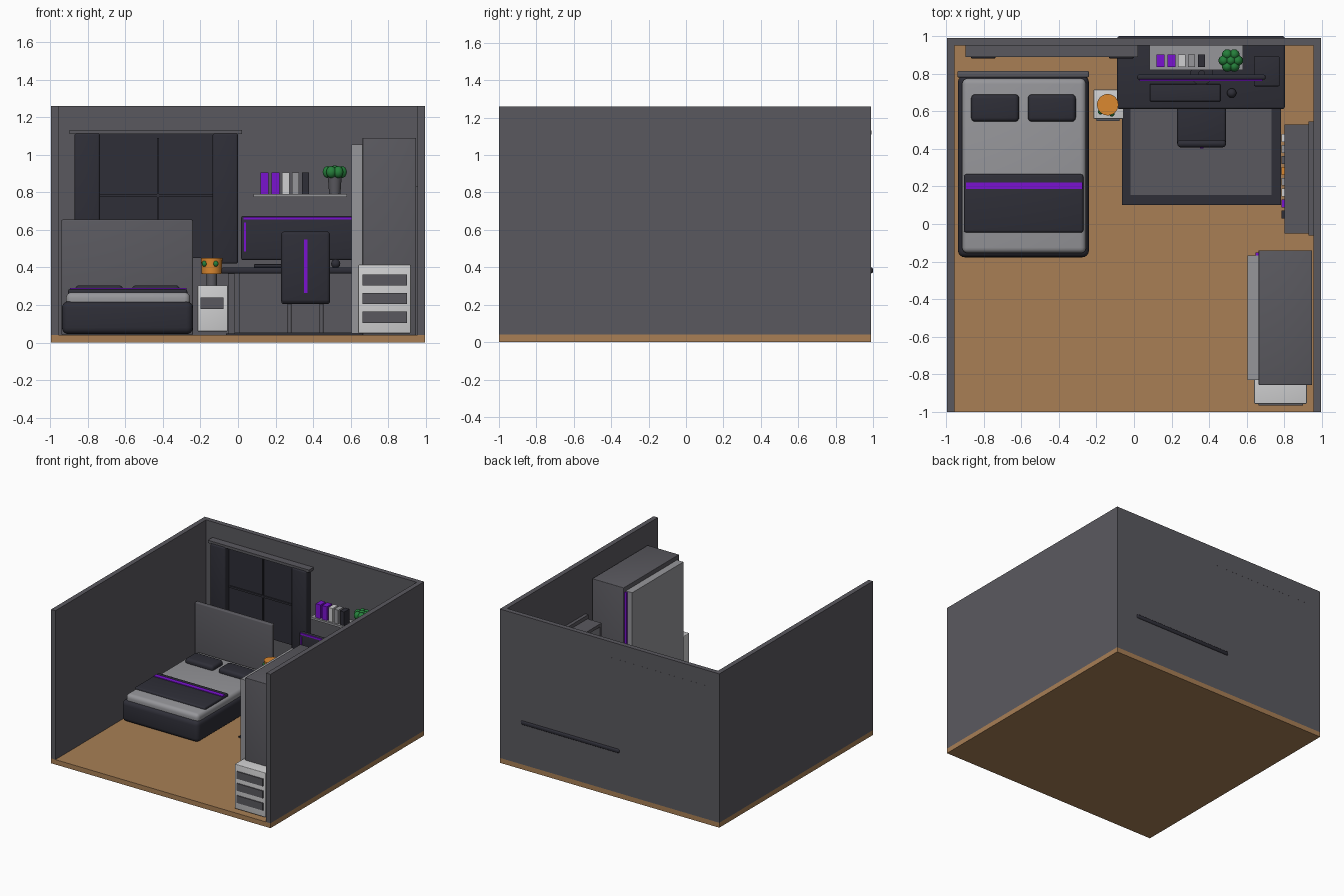
import bpy, bmesh, math
from mathutils import Matrix

if "Cube" in bpy.data.objects:
    bpy.data.objects.remove(bpy.data.objects["Cube"])


def colour(name, hexa):
    def lin(c):
        c /= 255
        return c / 12.92 if c < 0.04045 else ((c + 0.055) / 1.055) ** 2.4
    m = bpy.data.materials.new(name)
    m.diffuse_color = (*[lin(int(hexa[i:i + 2], 16)) for i in (0, 2, 4)], 1)
    m.use_nodes = True
    m.node_tree.nodes["Principled BSDF"].inputs["Base Color"].default_value = m.diffuse_color
    return m


WOOD = colour("wood_floor", "A87F55")
GREY = colour("wall_grey", "5A595F")
DARK = colour("charcoal", "2E2E37")
LIGHT = colour("light_grey", "96969A")
WHITE = colour("off_white", "D0D0D1")
PURPLE = colour("purple", "7A12D0")
ORANGE = colour("orange", "DB8830")
GREEN = colour("leaf_green", "257F3B")


def finish(name, bm, mat, smooth=False):
    me = bpy.data.meshes.new(name)
    bm.to_mesh(me)
    bm.free()
    me.materials.append(mat)
    ob = bpy.data.objects.new(name, me)
    bpy.context.collection.objects.link(ob)
    if smooth:
        bpy.ops.object.select_all(action='DESELECT')
        ob.select_set(True)
        bpy.context.view_layer.objects.active = ob
        bpy.ops.object.shade_smooth_by_angle(angle=math.radians(40))
    return ob


def box(name, mat, x, y, z, r=0.0, seg=3):
    """Box spanning the given (min, max) ranges, with rounded edges of radius r."""
    bm = bmesh.new()
    bmesh.ops.create_cube(bm, size=1)
    for v in bm.verts:
        v.co = [(a + b) / 2 + c * (b - a) for (a, b), c in zip((x, y, z), v.co)]
    if r:
        bmesh.ops.bevel(bm, geom=bm.edges[:], offset=r, segments=seg,
                        profile=0.5, affect='EDGES')
    return finish(name, bm, mat, r > 0)


def cyl(name, mat, x, y, z, r1, r2=None, n=24):
    bm = bmesh.new()
    bmesh.ops.create_cone(bm, cap_ends=True, segments=n, radius1=r1,
                          radius2=r1 if r2 is None else r2, depth=z[1] - z[0],
                          matrix=Matrix.Translation((x, y, (z[0] + z[1]) / 2)))
    return finish(name, bm, mat, True)


def balls(name, mat, points, size):
    bm = bmesh.new()
    for p in points:
        bmesh.ops.create_uvsphere(bm, u_segments=14, v_segments=8, radius=1,
                                  matrix=Matrix.Translation(p) @ Matrix.Diagonal((*size, 1)))
    return finish(name, bm, mat, True)


# Room shell
box("floor", WOOD, (-.995, .995), (-1, .99), (0, .04))
box("back_wall", GREY, (-.995, .995), (.95, .99), (.04, 1.26))
for side, s in (("left", -1), ("right", 1)):
    box(side + "_wall", GREY, tuple(sorted((s * .995, s * .955))), (-1, .99), (.04, 1.26))

# Window with curtains
box("window_pane", DARK, (-.75, -.12), (.935, .952), (.45, 1.11))
box("window_upright", DARK, (-.43, -.42), (.925, .94), (.45, 1.09))
box("window_crossbar", DARK, (-.735, -.135), (.925, .94), (.775, .79))
for side, x in (("left", -.87), ("right", -.135)):
    box(side + "_curtain", DARK, (x, x + .135), (.88, .945), (.42, 1.115), .012)
box("curtain_rail", GREY, (-.897, .02), (.89, .9905), (1.11, 1.132))

# Bed
box("headboard", GREY, (-.94, -.24), (.78, .815), (.04, .655), .008)
box("bed_base", DARK, (-.937, -.24), (-.177, .79), (.045, .22), .035, 4)
box("mattress", LIGHT, (-.915, -.255), (-.155, .775), (.18, .268), .03, 4)
box("blanket", DARK, (-.905, -.27), (-.045, .265), (.235, .285), .012)
box("blanket_stripe", PURPLE, (-.895, -.273), (.185, .221), (.268, .29))
for side, x in (("left", -.867), ("right", -.565)):
    box(side + "_pillow", DARK, (x, x + .255), (.545, .69), (.25, .305), .022, 4)

# Nightstand and lamp
box("nightstand", WHITE, (-.215, -.055), (.56, .715), (.06, .305), .005)
box("nightstand_drawer", GREY, (-.2, -.077), (.548, .562), (.178, .24))
cyl("lamp_stem", GREY, -.14, .635, (.305, .37), .028)
cyl("lamp_shade", ORANGE, -.14, .635, (.365, .45), .053, .057)
balls("lamp_beads", GREEN, [(-.178, .597, .42), (-.118, .586, .42)], (.014, .014, .016))

# Rug
box("rug_border", DARK, (-.065, .782), (.1, .72), (.04, .05))
box("rug_centre", GREY, (-.018, .732), (.155, .665), (.045, .055))

# Desk
box("desk_top", DARK, (-.09, .803), (.612, 1), (.367, .4), .012)
for i, (x, y) in enumerate([(-.035, .65), (-.01, .92), (.745, .65), (.72, .92)]):
    box(f"desk_leg_{i}", GREY, (x - .017, x + .017), (y - .017, y + .017), (.04, .37))

# Monitor with light strips
box("monitor", DARK, (.017, .7), (.768, .795), (.44, .675), .01)
cyl("monitor_stand", DARK, .36, .8, (.4, .5), .018)
cyl("monitor_foot", DARK, .36, .8, (.398, .408), .06)
box("monitor_top_light", PURPLE, (.03, .685), (.761, .77), (.655, .67))
for i, x in enumerate((.033, .672)):
    box(f"monitor_side_light_{i}", PURPLE, (x, x + .01), (.764, .77), (.485, .64))

# Desk accessories
box("keyboard", DARK, (.085, .46), (.653, .745), (.4, .418), .004)
balls("mouse", DARK, [(.52, .697, .42)], (.025, .025, .025))
box("computer_case", DARK, (.638, .775), (.733, .892), (.4, .63), .006)

# Chair
box("chair_back", DARK, (.23, .49), (.408, .448), (.21, .592), .018)
box("chair_seat", DARK, (.23, .49), (.415, .665), (.205, .245), .015)
box("chair_stripe", PURPLE, (.35, .371), (.401, .41), (.265, .55))
for i, (x, y) in enumerate([(.275, .45), (.445, .45), (.275, .63), (.445, .63)]):
    cyl(f"chair_leg_{i}", GREY, x, y, (.045, .215), .011, n=12)

# Wall shelf with books and plant
box("wall_shelf", LIGHT, (.083, .58), (.82, .955), (.775, .792))
for i, (x, w, m) in enumerate([(.12, .042, PURPLE), (.178, .042, PURPLE), (.235, .038, WHITE),
                               (.287, .037, LIGHT), (.341, .037, DARK)]):
    box(f"shelf_book_{i}", m, (x, x + w), (.835, .902), (.792, .905))
cyl("plant_pot", GREY, .515, .87, (.79, .885), .03, .037)
leaves = [(.515 + .037 * math.cos(t * math.tau / 6), .87 + .037 * math.sin(t * math.tau / 6), .908)
          for t in range(6)]
balls("plant_leaves", GREEN, leaves + [(.515, .87, .912)], (.028, .028, .032))

# Bookcase on the right wall
box("bookcase_back", GREY, (.928, .956), (-.06, .545), (.04, .83))
for i, z in enumerate((.05, .29, .535, .775)):
    box(f"bookcase_board_{i}", GREY, (.80, .93), (-.05, .53), (z, z + .025))
for i, y in enumerate((-.05, .508)):
    box(f"bookcase_side_{i}", GREY, (.80, .93), (y, y + .022), (.05, .8))
for row, z in enumerate((.315, .56)):
    for i, m in enumerate((DARK, PURPLE, WHITE, LIGHT, ORANGE, GREY, LIGHT, WHITE)):
        y = .03 + i * .058
        box(f"bookcase_book_{row}_{i}", m, (.785, .91), (y, y + .042), (z, z + .13 + .02 * (i % 3)))

# Wardrobe
box("wardrobe", GREY, (.663, .948), (-.857, -.14), (.04, 1.09), .004)
box("wardrobe_door", LIGHT, (.605, .665), (-.83, -.167), (.05, 1.055))
box("wardrobe_light", PURPLE, (.646, .665), (-.168, -.153), (.1, 1.05))

# Drawer unit
box("drawer_unit", WHITE, (.64, .92), (-.957, -.72), (.05, .415), .005)
for i, z in enumerate((.105, .205, .303)):
    box(f"drawer_front_{i}", GREY, (.663, .9), (-.965, -.95), (z, z + .06))
